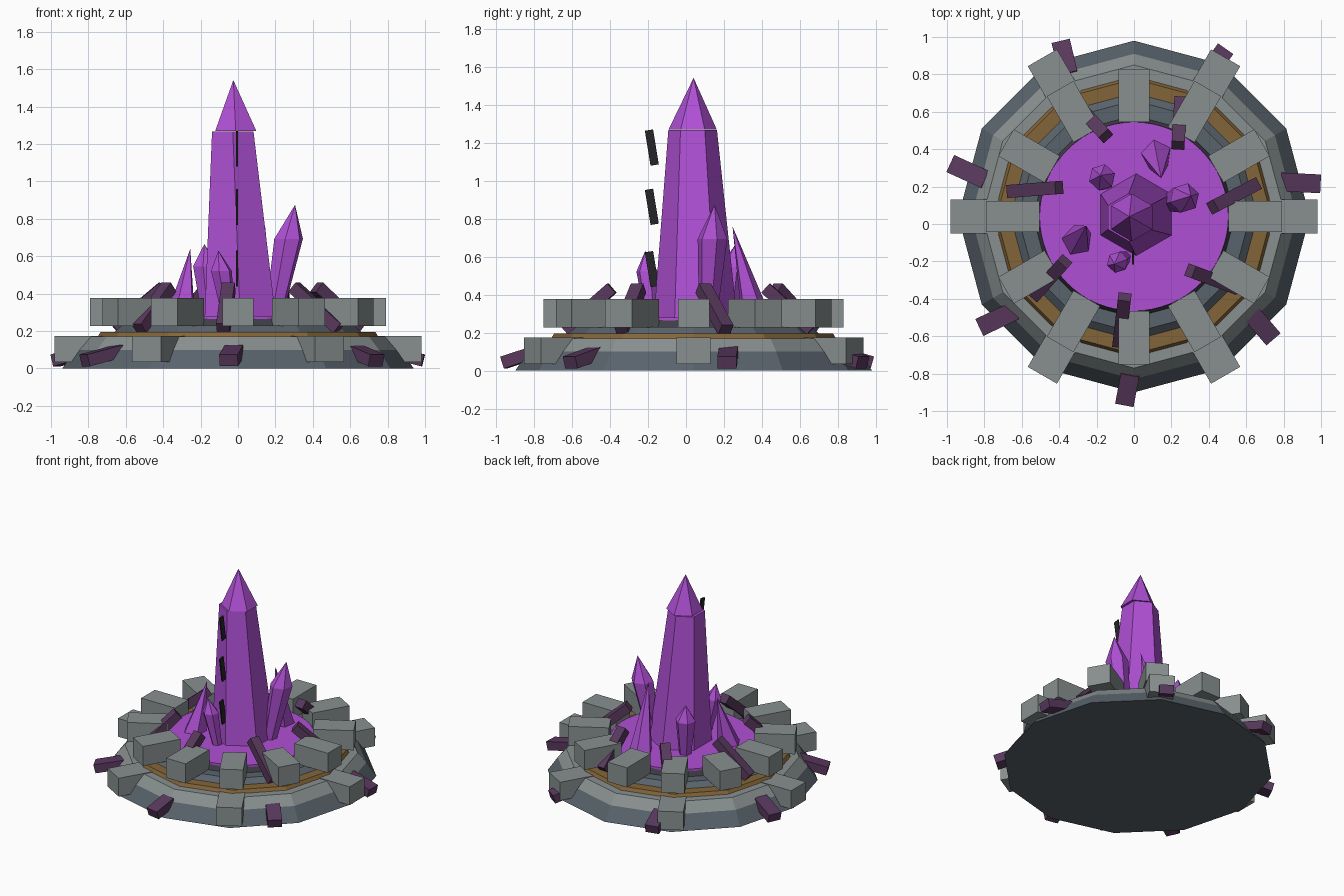
import bpy, bmesh
from math import sin, cos, pi, radians
from mathutils import Vector, Matrix

if "Cube" in bpy.data.objects:
    bpy.data.objects.remove(bpy.data.objects["Cube"])

CY = 0.04  # centre of the round platform in y


def material(name, rgb):
    m = bpy.data.materials.new(name)
    m.use_nodes = True
    m.diffuse_color = (*rgb, 1)
    bsdf = next(n for n in m.node_tree.nodes if n.type == 'BSDF_PRINCIPLED')
    bsdf.inputs["Base Color"].default_value = (*rgb, 1)
    bsdf.inputs["Roughness"].default_value = 0.7
    return m


purple = material("crystal purple", (0.43, 0.08, 0.66))
stone = material("light stone", (0.25, 0.28, 0.28))
slate = material("slate", (0.10, 0.125, 0.15))
gold = material("dull gold", (0.23, 0.13, 0.04))
plum = material("dark plum", (0.10, 0.04, 0.11))
shadow = material("dark stone", (0.05, 0.045, 0.06))
black = material("black rune", (0.018, 0.018, 0.02))


def finish(bm, name, mat):
    bmesh.ops.recalc_face_normals(bm, faces=bm.faces)
    me = bpy.data.meshes.new(name)
    bm.to_mesh(me)
    bm.free()
    me.materials.append(mat)
    ob = bpy.data.objects.new(name, me)
    bpy.context.collection.objects.link(ob)
    return ob


def loft(name, rings, sides, mat, phase=0.0):
    """Stack of level polygons (x, y, z, radius); radius 0 makes a tip."""
    bm = bmesh.new()
    prev = None
    for x, y, z, r in rings:
        if r == 0:
            tip = bm.verts.new((x, y, z))
            for i in range(sides):
                bm.faces.new((prev[i], prev[(i + 1) % sides], tip))
            return finish(bm, name, mat)
        ring = [bm.verts.new((x + r * cos(phase + 2 * pi * i / sides),
                              y + r * sin(phase + 2 * pi * i / sides), z))
                for i in range(sides)]
        if prev is None:
            bm.faces.new(ring[::-1])
        else:
            for i in range(sides):
                j = (i + 1) % sides
                bm.faces.new((prev[i], prev[j], ring[j], ring[i]))
        prev = ring
    bm.faces.new(prev)
    return finish(bm, name, mat)


def bar(name, a, b, width, height, mat):
    """Box whose long axis runs from a to b."""
    a, b = Vector(a), Vector(b)
    d = b - a
    rot = d.to_track_quat('X', 'Z').to_matrix().to_4x4()
    bm = bmesh.new()
    bmesh.ops.create_cube(bm, size=1, matrix=Matrix.Translation((a + b) / 2) @ rot
                          @ Matrix.Diagonal((d.length, width, height, 1)))
    return finish(bm, name, mat)


def tier(name, z0, r0, z1, r1, mat, sides=12):
    loft(name, [(0, CY, z0, r0), (0, CY, z1, r1)], sides, mat)


# Stepped platform
tier("base_tier", 0.0, 0.94, 0.10, 0.87, slate)
tier("stone_tier", 0.10, 0.87, 0.17, 0.81, stone)
tier("gold_band", 0.17, 0.75, 0.195, 0.735, gold)
tier("slate_tier", 0.195, 0.66, 0.23, 0.62, slate)
tier("dark_ring", 0.23, 0.54, 0.268, 0.52, shadow)
tier("crystal_floor", 0.262, 0.505, 0.28, 0.505, purple, 64)

# Blocks: twelve on the upper ring, six on the lower ring
for i in range(12):
    t = radians(30 * i)
    u = Vector((cos(t), sin(t), 0))
    c = Vector((0, CY, 0))
    bar("upper_block", c + u * 0.505 + Vector((0, 0, 0.303)),
        c + u * 0.79 + Vector((0, 0, 0.303)), 0.165, 0.15, stone)
    if i % 2 == 0:
        bar("lower_block", c + u * 0.72 + Vector((0, 0, 0.105)),
            c + u * 0.98 + Vector((0, 0, 0.105)), 0.18, 0.14, stone)

# Main crystal and its cap
loft("main_crystal", [(0.012, 0.05, 0.27, 0.22), (-0.028, 0.035, 1.268, 0.128)],
     6, purple, pi / 2)
loft("crystal_cap", [(-0.012, 0.035, 1.27, 0.127), (-0.025, 0.04, 1.542, 0)],
     6, purple, pi / 2)

# Small gems that swell toward the top: foot, tip, greatest radius
for foot, tip, r in [((0.19, 0.115), (0.305, 0.15, 0.875), 0.08),
                     ((-0.05, -0.18), (-0.105, -0.215, 0.63), 0.058),
                     ((-0.15, 0.225), (-0.18, 0.26, 0.665), 0.072)]:
    a, b = Vector((*foot, 0.27)), Vector(tip)
    mid = a.lerp(b, 0.7)
    loft("small_gem", [(*a, r * 0.6), (*mid, r), (*b, 0)], 6, purple, 0.3)

# Plain spikes leaning inward
for foot, tip in [((0.12, 0.37), (0.145, 0.245, 0.76)),
                  ((-0.305, -0.09), (-0.255, -0.01, 0.64))]:
    loft("spike", [(*foot, 0.27, 0.085), (*tip, 0)], 5, purple, 0.5)

# Floating rune plates before the main crystal
for z in (1.175, 0.863, 0.535):
    bar("rune_plate", (-0.005, -0.165, z - 0.092), (-0.005, -0.195, z + 0.092),
        0.009, 0.044, black).name = "rune_plate"

# Claws climbing over the inner ring: high end, low end
for hi, lo in [((0.42, 0.09), (0.65, 0.21)), ((0.235, 0.42), (0.25, 0.66)),
               ((-0.15, 0.47), (-0.33, 0.67)), ((-0.40, 0.195), (-0.66, 0.175)),
               ((-0.37, -0.20), (-0.53, -0.38)), ((-0.05, -0.39), (-0.08, -0.64)),
               ((0.30, -0.25), (0.54, -0.34))]:
    bar("inner_claw", (*hi, 0.435), (*lo, 0.215), 0.07, 0.065, plum)

# Claws resting on the outer rim: outer end, inner end
for out, inn in [((0.99, 0.215), (0.78, 0.225)), ((0.485, 0.93), (0.38, 0.78)),
                 ((-0.39, 0.97), (-0.35, 0.80)), ((-0.975, 0.32), (-0.79, 0.235)),
                 ((-0.82, -0.55), (-0.63, -0.46)), ((-0.05, -0.96), (-0.02, -0.80)),
                 ((0.74, -0.61), (0.62, -0.47))]:
    bar("outer_claw", (*out, 0.043), (*inn, 0.095), 0.1, 0.065, plum)
